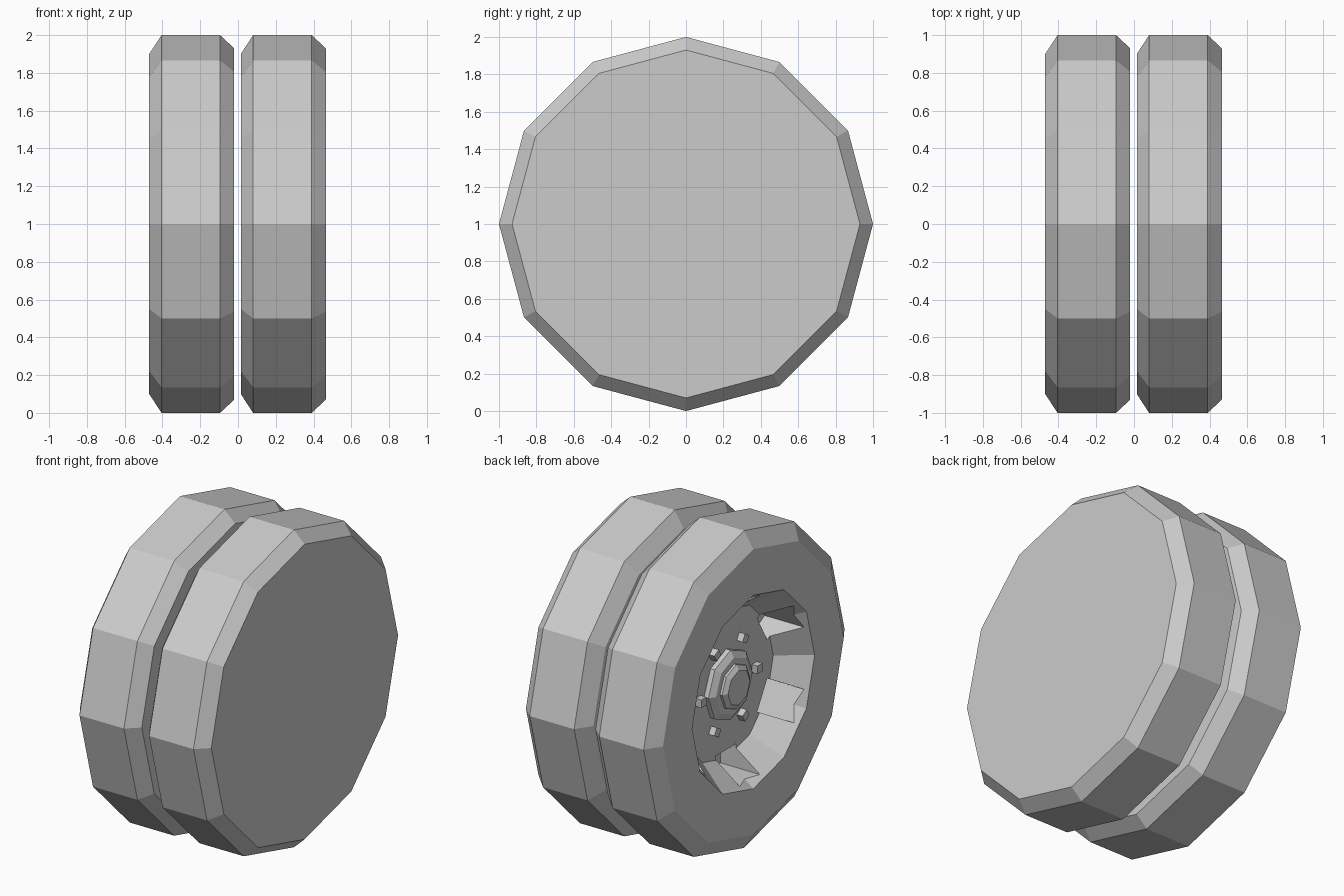
import bpy, bmesh
from math import sin, cos, pi, radians
from mathutils import Matrix

if "Cube" in bpy.data.objects:
    bpy.data.objects.remove(bpy.data.objects["Cube"])

SHIFT = 0.485          # spacing of the two wheels
FACE = -0.47           # outer face of the first wheel


def make_object(name, bm):
    bmesh.ops.recalc_face_normals(bm, faces=bm.faces[:])
    mesh = bpy.data.meshes.new(name)
    bm.to_mesh(mesh)
    bm.free()
    ob = bpy.data.objects.new(name, mesh)
    bpy.context.collection.objects.link(ob)
    return ob


def lathe(name, profile, sides):
    """Revolve (x, radius) points about the axle; both ends are capped."""
    bm = bmesh.new()
    rings = [[bm.verts.new((x, r * cos(2 * pi * k / sides), 1 + r * sin(2 * pi * k / sides)))
              for k in range(sides)] for x, r in profile]
    for a, b in zip(rings, rings[1:]):
        for k in range(sides):
            n = (k + 1) % sides
            bm.faces.new((a[k], a[n], b[n], b[k]))
    bm.faces.new(rings[0])
    bm.faces.new(rings[-1])
    return make_object(name, bm)


def ring_of_boxes(name, start, radius, size, x):
    """Six boxes around the axle; size is (depth, radial, tangential)."""
    bm = bmesh.new()
    for k in range(6):
        m = (Matrix.Translation((x, 0, 1)) @ Matrix.Rotation(radians(start + 60 * k), 4, 'X')
             @ Matrix.Translation((0, radius, 0)) @ Matrix.Diagonal((*size, 1)))
        bmesh.ops.create_cube(bm, size=1, matrix=m)
    return make_object(name, bm)


for label, dx in (("outer", 0), ("inner", SHIFT)):
    f = FACE + dx
    # Tyre with flat back and dished rim on the front
    tyre = lathe(label + "_tyre", [
        (f + 0.19, 0.47), (f, 0.61), (f, 0.90), (f + 0.065, 1.0),
        (f + 0.375, 1.0), (f + 0.45, 0.93)], 12)
    # Hand holes in the rim
    cutter = ring_of_boxes(label + "_hole_cutter", 30, 0.49, (0.30, 0.15, 0.20), f + 0.15)
    cutter.hide_render = True
    cutter.hide_viewport = True
    mod = tyre.modifiers.new("holes", 'BOOLEAN')
    mod.operation = 'DIFFERENCE'
    mod.solver = 'EXACT'
    mod.object = cutter
    # Stepped hub and cap
    lathe(label + "_hub", [(f + 0.20, 0.22), (f + 0.16, 0.22), (f + 0.135, 0.18)], 8)
    lathe(label + "_hub_cap", [(f + 0.15, 0.14), (f + 0.12, 0.14), (f + 0.10, 0.11)], 8)
    # Wheel nuts
    ring_of_boxes(label + "_wheel_nuts", 0, 0.28, (0.05, 0.05, 0.05), f + 0.175)
